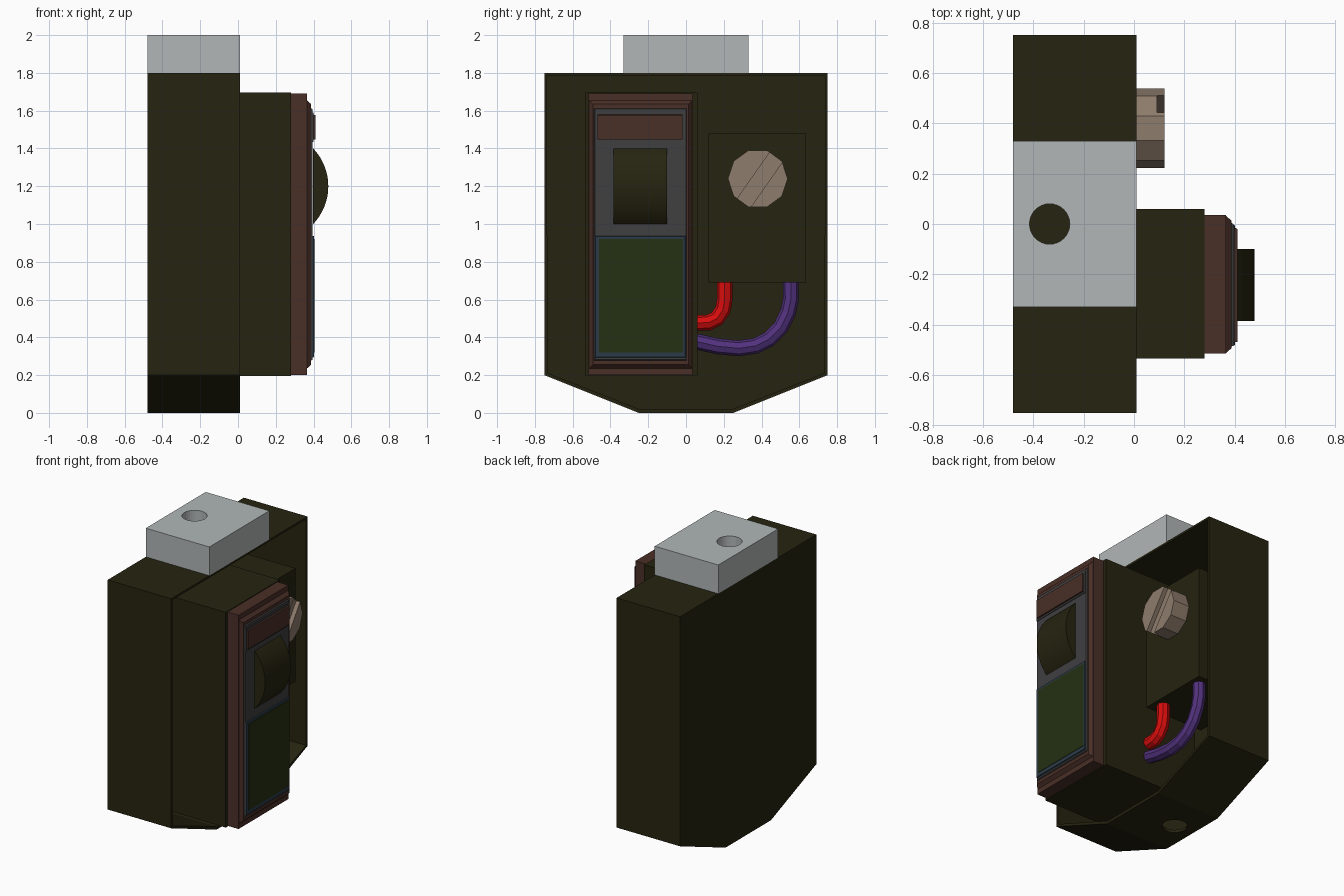
import bpy, bmesh, math
from mathutils import Vector, Matrix

if "Cube" in bpy.data.objects:
    bpy.data.objects.remove(bpy.data.objects["Cube"])


def mat(name, r, g, b):
    m = bpy.data.materials.new(name)
    m.diffuse_color = (r, g, b, 1)
    m.use_nodes = True
    m.node_tree.nodes["Principled BSDF"].inputs["Base Color"].default_value = m.diffuse_color
    return m


OLIVE = mat("dark olive", .019, .017, .005)
SILVER = mat("light grey", .44, .47, .47)
BROWN = mat("red brown", .068, .028, .02)
GREY = mat("dark grey", .05, .05, .053)
BLUE = mat("steel blue", .024, .044, .066)
GREEN = mat("screen green", .018, .029, .006)
TAN = mat("tan metal", .27, .20, .15)
RED = mat("red", .68, .004, .004)
PURPLE = mat("purple", .085, .032, .21)


def finish(name, bm, m):
    bmesh.ops.recalc_face_normals(bm, faces=bm.faces)
    me = bpy.data.meshes.new(name)
    bm.to_mesh(me)
    bm.free()
    ob = bpy.data.objects.new(name, me)
    bpy.context.collection.objects.link(ob)
    if m:
        me.materials.append(m)
    return ob


def prism_bm(pts, x0, x1):
    """Extrude a (y, z) outline along x; returns bmesh and front face."""
    bm = bmesh.new()
    a = [bm.verts.new((x0, y, z)) for y, z in pts]
    b = [bm.verts.new((x1, y, z)) for y, z in pts]
    bm.faces.new(a[::-1])
    front = bm.faces.new(b)
    n = len(pts)
    for i in range(n):
        j = (i + 1) % n
        bm.faces.new((a[i], a[j], b[j], b[i]))
    bm.normal_update()
    return bm, front


def rect(y0, y1, z0, z1):
    return [(y0, z0), (y1, z0), (y1, z1), (y0, z1)]


def block(name, x0, x1, y0, y1, z0, z1, m, taper=0):
    """Box along x, with the front edges optionally pulled in."""
    bm, front = prism_bm(rect(y0, y1, z0, z1), x0, x1)
    cy, cz = (y0 + y1) / 2, (z0 + z1) / 2
    for v in front.verts:
        v.co.y -= math.copysign(taper, v.co.y - cy)
        v.co.z -= math.copysign(taper, v.co.z - cz)
    return finish(name, bm, m)


def cut(ob, cutter):
    mod = ob.modifiers.new("cut", 'BOOLEAN')
    mod.operation, mod.solver, mod.object = 'DIFFERENCE', 'EXACT', cutter
    cutter.hide_render = True
    bpy.context.view_layer.objects.active = ob
    bpy.ops.object.modifier_apply(modifier=mod.name)
    bpy.data.objects.remove(cutter)


def hole(ob, x, y, z0, z1, r):
    bm = bmesh.new()
    bmesh.ops.create_cone(bm, cap_ends=True, segments=32, radius1=r, radius2=r, depth=z1 - z0,
                          matrix=Matrix.Translation((x, y, (z0 + z1) / 2)))
    cut(ob, finish("hole_cutter", bm, None))


# Open-fronted case with thin walls
outline = [(-.25, 0), (.25, 0), (.75, .2), (.75, 1.8), (-.75, 1.8), (-.75, .2)]
bm, front = prism_bm(outline, -.48, .01)
bmesh.ops.inset_individual(bm, faces=[front], thickness=.02)
res = bmesh.ops.extrude_discrete_faces(bm, faces=[front])
bmesh.ops.translate(bm, vec=(-.46, 0, 0), verts=res["faces"][0].verts)
case = finish("case", bm, OLIVE)
hole(case, -.335, 0, -.05, .05, .08)

# Top connector with round socket
top = block("top_connector", -.48, .01, -.33, .33, 1.8, 2.0, SILVER)
hole(top, -.335, 0, 1.7, 2.1, .08)
block("socket_floor", -.44, -.23, -.1, .1, 1.795, 1.803, OLIVE)

# Control housing and inner module
block("control_housing", -.455, .28, -.535, .06, .195, 1.695, OLIVE)
block("inner_module", -.455, -.002, .12, .635, .69, 1.48, OLIVE)

# Control face: brown frame, grey plate, screen, button
block("frame", .28, .365, -.515, .035, .2, 1.69, BROWN)
block("frame_bevel", .365, .387, -.513, .033, .235, 1.655, BROWN, .02)
block("control_plate", .37, .395, -.495, .012, .27, 1.62, GREY, .012)
block("screen_frame", .37, .402, -.49, .004, .285, .945, BLUE, .01)
block("screen", .38, .405, -.46, -.015, .32, .92, GREEN)
block("button_rim", .38, .4, -.482, -.005, 1.435, 1.59, GREY)
block("button", .38, .41, -.473, -.014, 1.443, 1.582, BROWN, .005)

# Thumb wheel segment
ang = math.asin(.2 / .29)
arc = [(.188 + .29 * math.cos(t), 1.2 + .29 * math.sin(t))
       for t in [-ang + 2 * ang * i / 24 for i in range(25)]]
bm = bmesh.new()
f = bm.faces.new([bm.verts.new((x, -.385, z)) for x, z in arc])
r = bmesh.ops.extrude_face_region(bm, geom=[f])
bmesh.ops.translate(bm, vec=(0, .285, 0),
                    verts=[v for v in r["geom"] if isinstance(v, bmesh.types.BMVert)])
wheel = finish("thumb_wheel", bm, OLIVE)
bpy.context.view_layer.objects.active = wheel
wheel.select_set(True)
bpy.ops.object.shade_smooth_by_angle()
wheel.select_set(False)

# Ten-sided screw with a slanted slot
cy, cz, rad = .38, 1.24, .158
ring = [(cy + rad * math.cos(i * math.pi / 5), cz + rad * math.sin(i * math.pi / 5)) for i in range(10)]
bm, front = prism_bm(ring, -.01, .122)
screw = finish("screw", bm, TAN)
slot = block("slot_cutter", .092, .2, -.042, .042, -.3, .3, None)
slot.data.transform(Matrix.Translation((0, cy + .01, cz - .01)) @ Matrix.Rotation(-math.radians(35), 4, 'X'))
cut(screw, slot)


# Wires
def wire(name, pts, m):
    cu = bpy.data.curves.new(name, 'CURVE')
    cu.dimensions = '3D'
    cu.bevel_depth, cu.bevel_resolution, cu.use_fill_caps = .042, 2, True
    sp = cu.splines.new('POLY')
    sp.points.add(len(pts) - 1)
    for p, (y, z) in zip(sp.points, pts):
        p.co = (-.07, y, z, 1)
    sp.use_smooth = False
    cu.materials.append(m)
    ob = bpy.data.objects.new(name, cu)
    bpy.context.collection.objects.link(ob)
    bpy.ops.object.select_all(action='DESELECT')
    ob.select_set(True)
    bpy.context.view_layer.objects.active = ob
    bpy.ops.object.convert(target='MESH')


wire("red_wire", [(.205, .73), (.205, .6), (.195, .545), (.165, .5), (.12, .478), (.0, .475)], RED)
wire("purple_wire", [(.555, .73), (.555, .6), (.54, .53), (.5, .45), (.44, .39), (.37, .355),
                     (.28, .342), (.17, .352), (.0, .39)], PURPLE)
